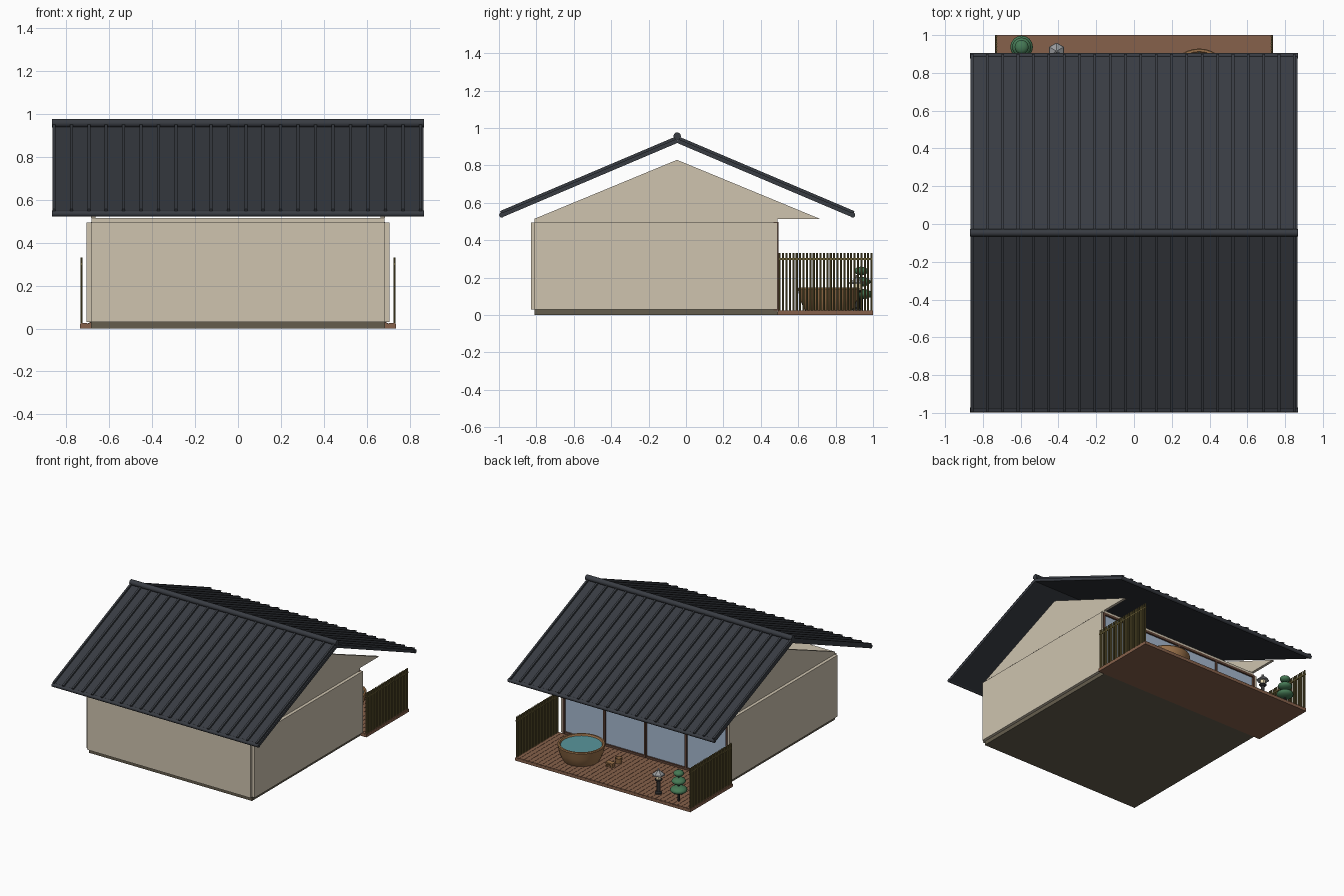
import bpy, bmesh, math
from mathutils import Matrix

if "Cube" in bpy.data.objects:
    bpy.data.objects.remove(bpy.data.objects["Cube"])

def mat(name, r, g, b):
    m = bpy.data.materials.new(name)
    m.diffuse_color = (r, g, b, 1)
    m.use_nodes = True
    m.node_tree.nodes["Principled BSDF"].inputs["Base Color"].default_value = m.diffuse_color
    return m

WALL = mat("plaster", .62, .55, .43)
ROOF = mat("dark_metal", .04, .045, .055)
FLOOR = mat("floor", .13, .11, .075)
DECK = mat("deck_wood", .24, .12, .07)
FRAME = mat("frame_wood", .12, .06, .04)
GLASS = mat("glass", .38, .48, .62)
BAMBOO = mat("bamboo", .14, .11, .035)
TUB = mat("tub_wood", .33, .17, .07)
WATER = mat("water", .1, .3, .33)
LEAF = mat("leaf", .06, .19, .09)
STONE = mat("stone", .32, .33, .34)
DARK = mat("dark_post", .03, .03, .03)
LAMP = mat("lamp", .8, .7, .45)

def finish(bm, name, m, smooth=False):
    bmesh.ops.recalc_face_normals(bm, faces=bm.faces)
    me = bpy.data.meshes.new(name)
    bm.to_mesh(me)
    bm.free()
    me.materials.append(m)
    ob = bpy.data.objects.new(name, me)
    bpy.context.collection.objects.link(ob)
    if smooth:
        bpy.context.view_layer.objects.active = ob
        ob.select_set(True)
        bpy.ops.object.shade_smooth_by_angle(angle=math.radians(40))
        ob.select_set(False)
    return ob

def add_box(bm, x0, x1, y0, y1, z0, z1):
    t = Matrix.Translation(((x0 + x1) / 2, (y0 + y1) / 2, (z0 + z1) / 2))
    bmesh.ops.create_cube(bm, size=1, matrix=t @ Matrix.Diagonal((x1 - x0, y1 - y0, z1 - z0, 1)))

def boxes(name, m, *bs):
    bm = bmesh.new()
    for b in bs:
        add_box(bm, *b)
    return finish(bm, name, m)

def lathe(name, m, pts, x, y, n=32, smooth=True):
    bm = bmesh.new()
    vs = [bm.verts.new((r, 0, z)) for r, z in pts]
    es = [bm.edges.new(p) for p in zip(vs, vs[1:])]
    bmesh.ops.spin(bm, geom=vs + es, axis=(0, 0, 1), cent=(0, 0, 0),
                   angle=2 * math.pi, steps=n, use_duplicate=False)
    bmesh.ops.remove_doubles(bm, verts=bm.verts, dist=1e-4)
    bmesh.ops.translate(bm, verts=bm.verts, vec=(x, y, 0))
    return finish(bm, name, m, smooth)

def bar_x(name, m, r, length, y, z):
    bm = bmesh.new()
    bmesh.ops.create_cone(bm, cap_ends=True, segments=12, radius1=r, radius2=r, depth=length,
                          matrix=Matrix.Translation((0, y, z)) @ Matrix.Rotation(math.pi / 2, 4, 'Y'))
    return finish(bm, name, m, True)

# House shell
boxes("floor_slab", FLOOR, (-.685, .685, -.81, .49, 0, .03))
boxes("front_wall", WALL, (-.685, .685, -.83, -.79, .03, .495))
for s, side in ((-1, "left"), (1, "right")):
    boxes(side + "_wall", WALL, (s * .695 - .012, s * .695 + .012, -.81, .49, .03, .495))
    # Gable triangle
    bm = bmesh.new()
    f = bm.faces.new([bm.verts.new((s * .685, y, z)) for y, z in
                      ((-.81, .515), (.715, .515), (-.048, .83))])
    g = bmesh.ops.extrude_face_region(bm, geom=[f])
    bmesh.ops.translate(bm, vec=(-s * .02, 0, 0),
                        verts=[v for v in g["geom"] if isinstance(v, bmesh.types.BMVert)])
    finish(bm, side + "_gable", WALL)
boxes("ceiling", WALL, (-.683, .683, -.81, .49, .495, .515))

# Glazed back wall: four panes with mullions and rails
boxes("glass_panes", GLASS, (-.68, .68, .475, .482, .03, .49))
bars = [(-.685 + i * .3425 - .008, -.685 + i * .3425 + .008, .468, .495, .025, .495) for i in range(5)]
bars += [(-.685, .685, .469, .494, .48, .497), (-.685, .685, .469, .494, .025, .04)]
boxes("window_frame", FRAME, *bars)

# Roof: two ribbed slopes, ridge cap, eave bars
RY, RZ, RUN, DROP = -.047, .933, .938, .398
L, A = math.hypot(RUN, DROP), math.atan2(DROP, RUN)
for s, side in ((-1, "front"), (1, "back")):
    bm = bmesh.new()
    add_box(bm, -.865, .865, 0, L, -.012, .01)
    for i in range(22):
        x = -.858 + i * .0813
        add_box(bm, x - .007, x + .007, 0, L, .005, .023)
    bmesh.ops.transform(bm, verts=bm.verts, matrix=Matrix.Translation((0, RY, RZ))
                        @ Matrix.Diagonal((1, s, 1, 1)) @ Matrix.Rotation(-A, 4, 'X'))
    finish(bm, side + "_roof_slope", ROOF)
    bar_x(side + "_eave_bar", ROOF, .014, 1.735, RY + s * RUN, RZ - DROP)
bar_x("ridge_cap", ROOF, .02, 1.735, RY, .957)

# Deck with boards
boxes("deck_base", DECK, (-.736, .736, .49, 1, 0, .02))
W = 1.472 / 40
boxes("deck_boards", DECK, *[(-.736 + i * W + .001, -.736 + (i + 1) * W - .001, .491, .999, .019, .025)
                             for i in range(40)])

# Bamboo screens
for s, side in ((-1, "left"), (1, "right")):
    bm = bmesh.new()
    for i in range(28):
        bmesh.ops.create_cone(bm, cap_ends=True, segments=8, radius1=.0055, radius2=.0055, depth=.308,
                              matrix=Matrix.Translation((s * .729, .501 + i * .0182, .177)))
    add_box(bm, s * .729 - .005, s * .729 + .005, .495, .998, .295, .305)
    finish(bm, side + "_screen", BAMBOO, True)

# Round tub and water
lathe("tub", TUB, [(0, .025), (.125, .025), (.14, .05), (.155, .09), (.163, .13), (.166, .14),
                   (.162, .147), (.15, .147), (.145, .14), (.135, .09), (0, .05)], .345, .763)
lathe("tub_water", WATER, [(0, .135), (.146, .135)], .345, .763)

# Stool and bucket
boxes("stool", TUB, (.08, .14, .73, .77, .05, .06), (.085, .095, .732, .768, .025, .05),
      (.125, .135, .732, .768, .025, .05))
lathe("bucket", TUB, [(0, .025), (.021, .025), (.026, .065), (.022, .065), (.019, .035), (0, .035)],
      .10, .665, 16)

# Garden lantern
LX, LY = -.41, .915
lathe("lantern_post", DARK, [(0, .025), (.024, .025), (.024, .035), (.013, .04), (.013, .12),
                             (.026, .127), (.026, .135), (0, .135)], LX, LY, 12)
lathe("lantern_light", LAMP, [(0, .135), (.02, .135), (.02, .167), (0, .167)], LX, LY, 6, False)
ob = lathe("lantern_roof", STONE, [(0, .165), (.045, .165), (.043, .173), (.008, .2), (.008, .212), (0, .216)],
           0, 0, 6, False)
ob.location = (LX, LY, 0)
ob.rotation_euler.z = math.pi / 6

# Tiered shrub
PX, PY = -.595, .937
lathe("shrub_trunk", DARK, [(0, .025), (.009, .025), (.006, .23), (0, .23)], PX, PY, 8)
for i, (r, z, h) in enumerate(((.06, .112, .028), (.05, .178, .026), (.037, .236, .023))):
    bm = bmesh.new()
    bmesh.ops.create_uvsphere(bm, u_segments=16, v_segments=10, radius=1,
                              matrix=Matrix.Translation((PX, PY, z)) @ Matrix.Diagonal((r, r, h, 1)))
    finish(bm, f"shrub_tier_{i + 1}", LEAF, True)
